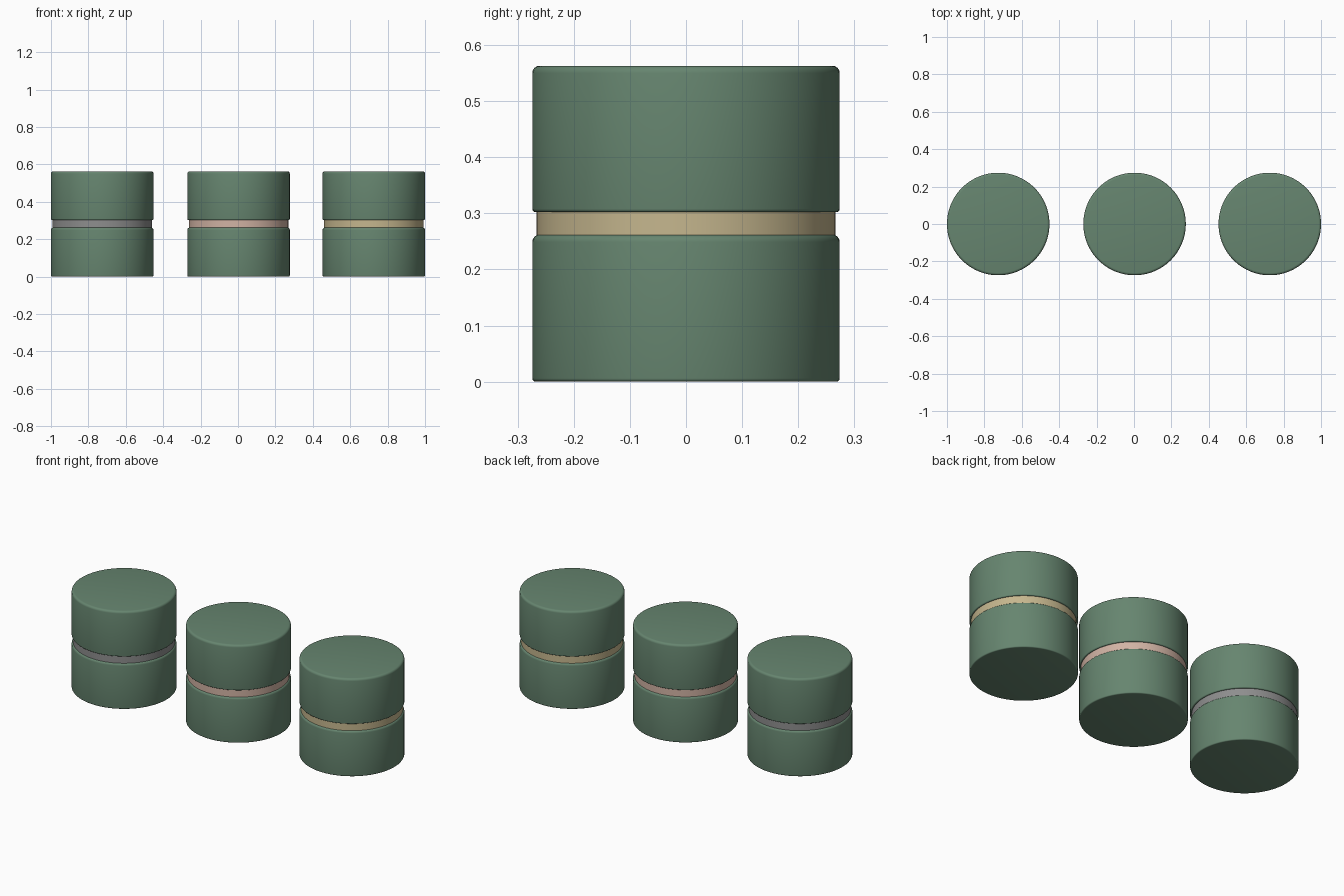
import bpy, bmesh, math

if "Cube" in bpy.data.objects:
    bpy.data.objects.remove(bpy.data.objects["Cube"])

SIDES = 96
R_SHELL, R_FILL = 0.274, 0.266


def material(name, rgb):
    m = bpy.data.materials.new(name)
    m.diffuse_color = (*rgb, 1.0)
    m.use_nodes = True
    m.node_tree.nodes["Principled BSDF"].inputs["Base Color"].default_value = m.diffuse_color
    return m


green = material("sage green", (0.133, 0.235, 0.160))
fillings = [
    ("grey", material("grey filling", (0.27, 0.27, 0.27))),
    ("pink", material("pink filling", (0.64, 0.45, 0.37))),
    ("cream", material("cream filling", (0.56, 0.47, 0.27))),
]


def lathe(name, profile, x, mat):
    """Closed solid turned around a vertical axis at x; profile is (radius, z) upwards."""
    bm = bmesh.new()
    rings = [[bm.verts.new((r * math.cos(2 * math.pi * i / SIDES),
                            r * math.sin(2 * math.pi * i / SIDES), z))
              for i in range(SIDES)] for r, z in profile]
    for a, b in zip(rings, rings[1:]):
        for i in range(SIDES):
            j = (i + 1) % SIDES
            bm.faces.new((a[i], a[j], b[j], b[i]))
    bm.faces.new(rings[0][::-1])
    bm.faces.new(rings[-1])
    me = bpy.data.meshes.new(name)
    bm.to_mesh(me)
    bm.free()
    me.materials.append(mat)
    ob = bpy.data.objects.new(name, me)
    ob.location.x = x
    bpy.context.collection.objects.link(ob)
    bpy.ops.object.select_all(action='DESELECT')
    ob.select_set(True)
    bpy.context.view_layer.objects.active = ob
    bpy.ops.object.shade_smooth_by_angle(angle=math.radians(35))


def shell_profile(z0, z1, low=0.006, high=0.013, steps=4):
    """Straight wall with a small rounded lower edge and a larger upper one."""
    angles = [math.pi / 2 * k / steps for k in range(steps + 1)]
    bottom = [(R_SHELL - low + low * math.sin(a), z0 + low - low * math.cos(a)) for a in angles]
    top = [(R_SHELL - high + high * math.cos(a), z1 - high + high * math.sin(a)) for a in angles]
    return bottom + top


# three round sandwich biscuits in a row
for x, (tag, mat) in zip((-0.726, 0.003, 0.726), fillings):
    lathe(f"{tag}_lower_shell", shell_profile(0.0, 0.262), x, green)
    lathe(f"{tag}_filling", [(R_FILL, 0.258), (R_FILL, 0.306)], x, mat)
    lathe(f"{tag}_upper_shell", shell_profile(0.302, 0.563), x, green)
